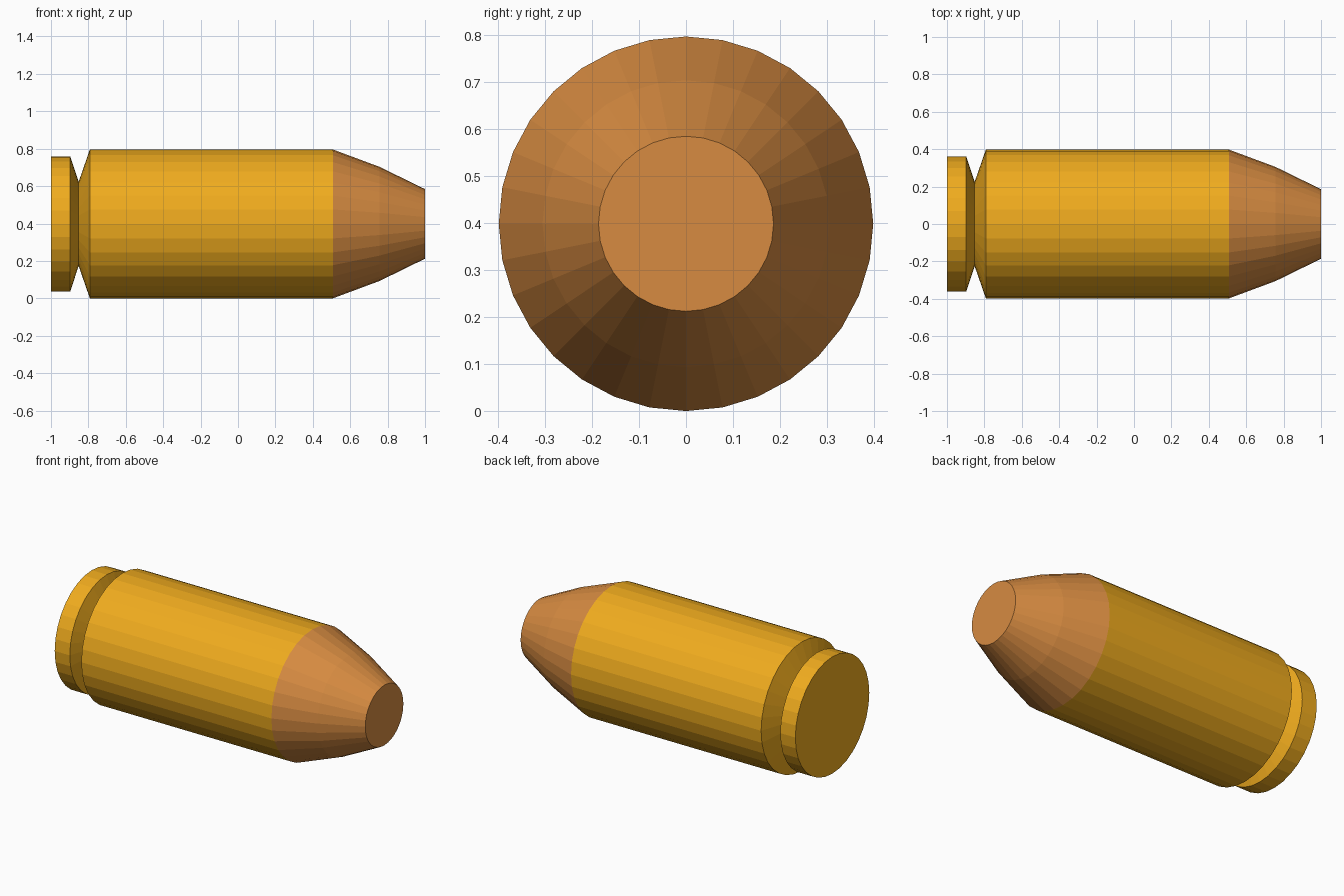
import bpy, bmesh
from math import cos, sin, tau

if "Cube" in bpy.data.objects:
    bpy.data.objects.remove(bpy.data.objects["Cube"])

SIDES = 32
AXIS_Z = 0.398


def make_material(name, color):
    mat = bpy.data.materials.new(name)
    mat.diffuse_color = color
    mat.use_nodes = True
    mat.node_tree.nodes["Principled BSDF"].inputs["Base Color"].default_value = mat.diffuse_color
    return mat


def lathe(name, profile, mat, cap_back=False, cap_front=False):
    """Revolve (x, radius) points around the horizontal axis, flat shaded."""
    bm = bmesh.new()
    rings = []
    for x, r in profile:
        rings.append([bm.verts.new((x, r * cos(tau * i / SIDES), r * sin(tau * i / SIDES)))
                      for i in range(SIDES)])
    for a, b in zip(rings, rings[1:]):
        for i in range(SIDES):
            j = (i + 1) % SIDES
            bm.faces.new((a[i], b[i], b[j], a[j]))
    if cap_back:
        bm.faces.new(rings[0])
    if cap_front:
        bm.faces.new(rings[-1])
    bmesh.ops.recalc_face_normals(bm, faces=bm.faces)
    mesh = bpy.data.meshes.new(name)
    bm.to_mesh(mesh)
    bm.free()
    mesh.materials.append(mat)
    obj = bpy.data.objects.new(name, mesh)
    obj.location.z = AXIS_Z
    bpy.context.collection.objects.link(obj)
    return obj


brass = make_material("brass", (0.87, 0.41, 0.013, 1))
copper = make_material("copper", (0.68, 0.26, 0.053, 1))

# Casing: rim, extractor groove and straight wall
lathe("casing", [(-1.0, 0.361), (-0.897, 0.361), (-0.852, 0.225),
                 (-0.792, 0.398), (0.507, 0.398)], brass, cap_back=True)

# Blunt tapered tip, meeting the casing mouth
lathe("bullet_tip", [(0.507, 0.398), (0.757, 0.305), (1.0, 0.186)],
      copper, cap_front=True)
